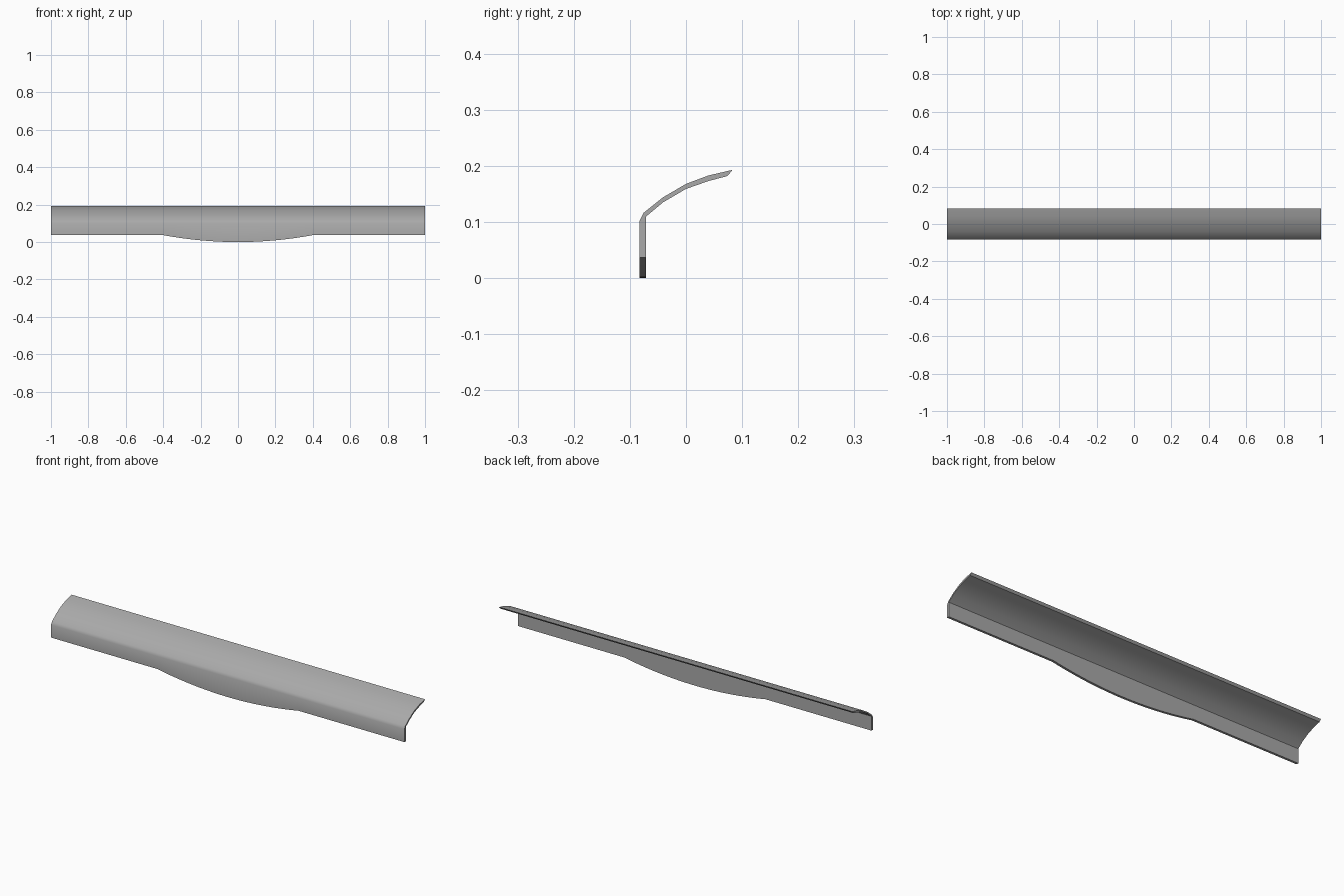
import bpy, bmesh, math

cube = bpy.data.objects.get("Cube")
if cube:
    bpy.data.objects.remove(cube, do_unlink=True)

# Grey painted metal
grey = bpy.data.materials.new("grey")
grey.use_nodes = True
colour = (0.4, 0.4, 0.4, 1)
grey.diffuse_color = colour
grey.node_tree.nodes["Principled BSDF"].inputs["Base Color"].default_value = colour

# Cross-section (y, z) of the curved hood, outside then inside
OUTER = [(-0.083, 0.102), (-0.076, 0.116), (-0.041, 0.144),
         (0, 0.168), (0.04, 0.183), (0.083, 0.193)]
INNER = [(0.074, 0.182), (0.04, 0.173), (0, 0.159), (-0.041, 0.135), (-0.071, 0.11)]
LIP_Z, BULGE, STEPS = 0.037, 0.4, 20


def lip_height(x):
    """Lower edge of the front lip, bowed downward in the middle."""
    return LIP_Z * min(1, (x / BULGE) ** 2)


def section(bm, x):
    z = lip_height(x)
    ring = [(OUTER[0][0], z)] + OUTER + INNER + [(INNER[-1][0], z)]
    return [bm.verts.new((x, y, h)) for y, h in ring]


# Sweep the section along the length, with extra stations across the bulge
stations = [-1] + [BULGE * (2 * i / STEPS - 1) for i in range(STEPS + 1)] + [1]
bm = bmesh.new()
rings = [section(bm, x) for x in stations]
for a, b in zip(rings, rings[1:]):
    for i in range(len(a)):
        j = (i + 1) % len(a)
        bm.faces.new((a[i], a[j], b[j], b[i]))

# End caps
bm.faces.new(rings[0])
bm.faces.new(rings[-1])
bmesh.ops.recalc_face_normals(bm, faces=bm.faces)

mesh = bpy.data.meshes.new("curved_hood")
bm.to_mesh(mesh)
bm.free()
mesh.materials.append(grey)
hood = bpy.data.objects.new("curved_hood", mesh)
bpy.context.collection.objects.link(hood)

# Smooth the curve, keep the rims and inner bend crisp
bpy.ops.object.select_all(action="DESELECT")
hood.select_set(True)
bpy.context.view_layer.objects.active = hood
bpy.ops.object.shade_smooth_by_angle(angle=math.radians(35))
